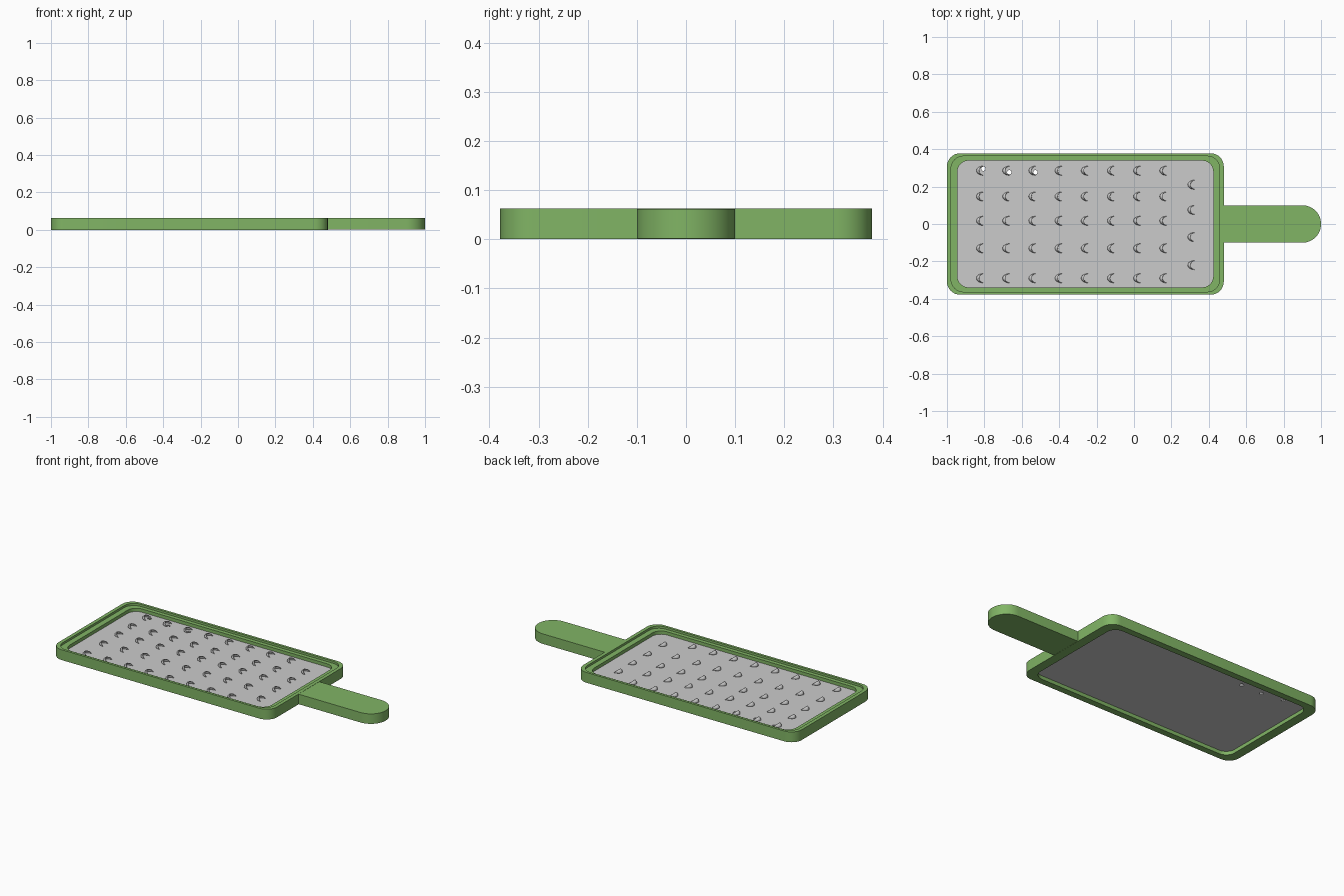
import bpy, bmesh, math

if "Cube" in bpy.data.objects:
    bpy.data.objects.remove(bpy.data.objects["Cube"])

green = bpy.data.materials.new("green_plastic")
green.diffuse_color = (0.22, 0.46, 0.13, 1)
green.use_nodes = True
green.node_tree.nodes["Principled BSDF"].inputs["Base Color"].default_value = green.diffuse_color


def rounded_rect(x0, x1, y0, y1, r, seg=8):
    pts = []
    corners = [(x1 - r, y1 - r), (x0 + r, y1 - r), (x0 + r, y0 + r), (x1 - r, y0 + r)]
    for i, (cx, cy) in enumerate(corners):
        for k in range(seg + 1):
            a = math.pi / 2 * (i + k / seg)
            pts.append((cx + r * math.cos(a), cy + r * math.sin(a)))
    return pts


def finish(obj, mat=None, angle=35):
    if mat:
        obj.data.materials.append(mat)
    bpy.ops.object.select_all(action='DESELECT')
    bpy.context.view_layer.objects.active = obj
    obj.select_set(True)
    bpy.ops.object.shade_smooth_by_angle(angle=math.radians(angle))


def mesh_object(name, bm):
    bmesh.ops.recalc_face_normals(bm, faces=bm.faces)
    me = bpy.data.meshes.new(name)
    bm.to_mesh(me)
    bm.free()
    obj = bpy.data.objects.new(name, me)
    bpy.context.collection.objects.link(obj)
    return obj


def slab(name, loops, z0, z1, mat=None):
    """Extruded outline; loops after the first are holes."""
    cu = bpy.data.curves.new(name, 'CURVE')
    cu.dimensions = '2D'
    cu.fill_mode = 'BOTH'
    cu.extrude = (z1 - z0) / 2
    for pts in loops:
        sp = cu.splines.new('POLY')
        sp.points.add(len(pts) - 1)
        for p, (x, y) in zip(sp.points, pts):
            p.co = (x, y, 0, 1)
        sp.use_cyclic_u = True
    tmp = bpy.data.objects.new(name + "_outline", cu)
    bpy.context.collection.objects.link(tmp)
    bpy.context.view_layer.update()
    deps = bpy.context.evaluated_depsgraph_get()
    me = bpy.data.meshes.new_from_object(tmp.evaluated_get(deps))
    bpy.data.objects.remove(tmp)
    bm = bmesh.new()
    bm.from_mesh(me)
    bmesh.ops.remove_doubles(bm, verts=bm.verts, dist=1e-5)
    bmesh.ops.translate(bm, verts=bm.verts, vec=(0, 0, (z0 + z1) / 2))
    obj = mesh_object(name, bm)
    finish(obj, mat)
    return obj


# Frame: stepped rim profile (inset, z) carried round a rounded rectangle
profile = [(0, 0), (0, 0.063), (0.022, 0.063), (0.022, 0.05), (0.056, 0.05), (0.056, 0)]
bm = bmesh.new()
rings = []
for d, z in profile:
    pts = rounded_rect(-1 + d, 0.48 - d, -0.378 + d * 0.7, 0.378 - d * 0.7, 0.07 - 0.2 * d)
    rings.append([bm.verts.new((x, y, z)) for x, y in pts])
n = len(rings[0])
for i, ring in enumerate(rings):
    nxt = rings[(i + 1) % len(rings)]
    for k in range(n):
        bm.faces.new((ring[k], ring[(k + 1) % n], nxt[(k + 1) % n], nxt[k]))
finish(mesh_object("frame", bm), green)

# Handle with a round end
tip = [(0.9 + 0.1 * math.cos(a), 0.1 * math.sin(a))
       for a in (math.pi * (k / 24 - 0.5) for k in range(25))]
slab("handle", [[(0.465, -0.1)] + tip + [(0.465, 0.1)]], 0.001, 0.062, green)

# Grating plate, pierced in three places
PLATE_TOP = 0.03
holes = [[(cx + 0.012 * math.cos(math.tau * k / 8), cy + 0.012 * math.sin(math.tau * k / 8))
          for k in range(8)]
         for cx, cy in ((-0.805, 0.295), (-0.667, 0.277), (-0.527, 0.277))]
slab("grating_plate", [rounded_rect(-0.947, 0.427, -0.342, 0.342, 0.06)] + holes,
     0.022, PLATE_TOP)

# Grating teeth: hooded scales open towards the handle
rows = [0.285, 0.147, 0.017, -0.13, -0.29]
spots = [(-0.82 + 0.14 * i, y) for i in range(8) for y in rows]
spots += [(0.31, y) for y in (0.21, 0.075, -0.07, -0.22)]
bm = bmesh.new()
NA, NV = 12, 5
for cx, cy in spots:
    grid = []
    for i in range(1, NA):
        a = math.pi * (i / NA - 0.5)
        col = []
        for j in range(NV + 1):
            v = math.pi / 2 * j / NV
            col.append(bm.verts.new((cx + 0.014 - math.cos(a) * (0.022 + 0.015 * math.cos(v)),
                                     cy + 0.025 * math.sin(a),
                                     PLATE_TOP + 0.02 * math.cos(a) * math.sin(v))))
        grid.append(col)
    tips = [bm.verts.new((cx + 0.014, cy + s * 0.025, PLATE_TOP)) for s in (-1, 1)]
    for j in range(NV):
        for p, q in zip(grid, grid[1:]):
            bm.faces.new((p[j], q[j], q[j + 1], p[j + 1]))
        bm.faces.new((tips[0], grid[0][j], grid[0][j + 1]))
        bm.faces.new((tips[1], grid[-1][j + 1], grid[-1][j]))
teeth = mesh_object("grating_teeth", bm)
finish(teeth, angle=50)
shell = teeth.modifiers.new("shell", 'SOLIDIFY')
shell.thickness = 0.002
shell.offset = -1
